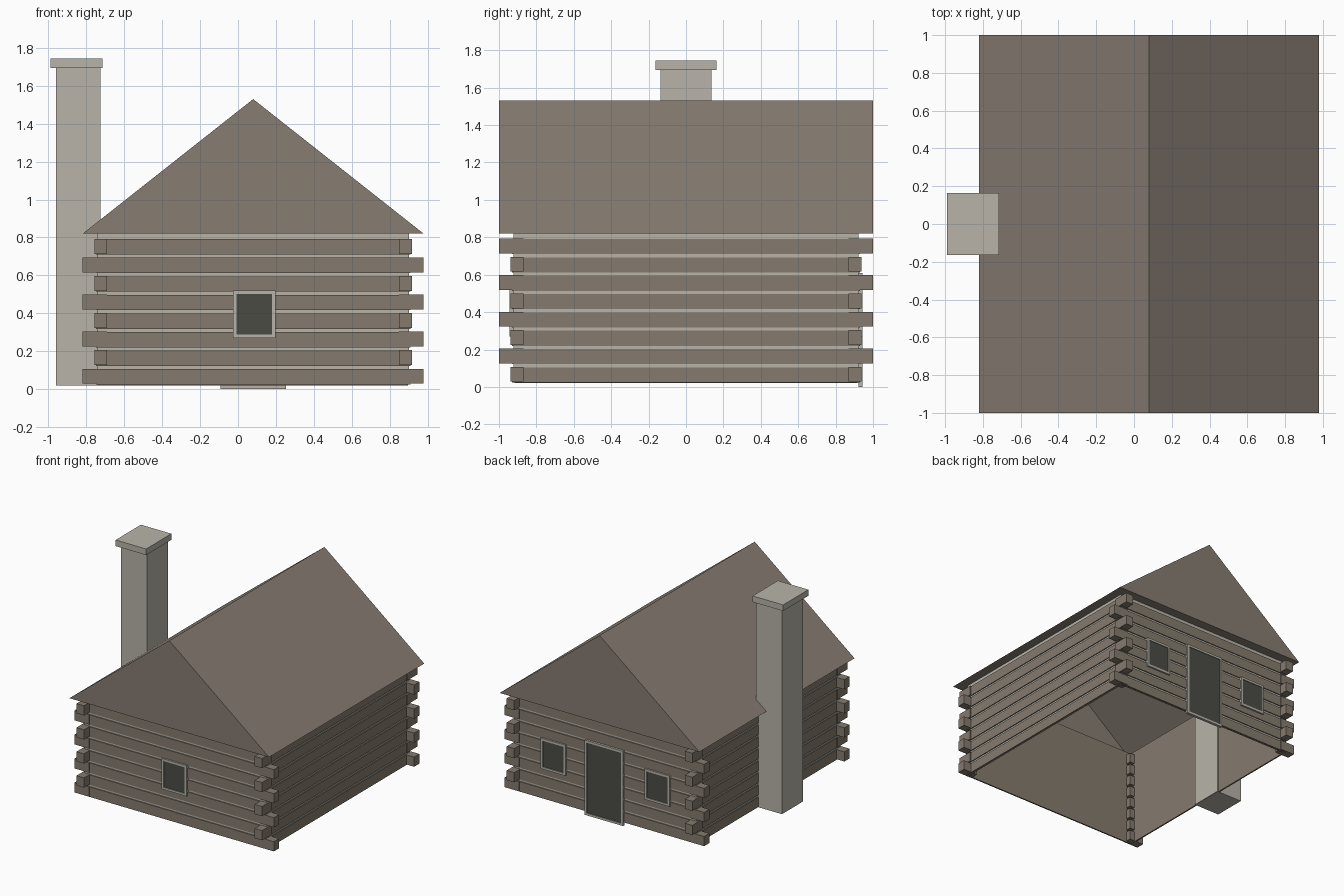
import bpy, bmesh

if "Cube" in bpy.data.objects:
    bpy.data.objects.remove(bpy.data.objects["Cube"], do_unlink=True)

CX = 0.08                    # centre line of the house
HX, HY = 0.83, 0.93          # half sizes of the log walls
BASE, EAVE, RIDGE = 0.02, 0.82, 1.53
COURSES, PITCH, LOG = 8, 0.098, 0.081


def material(name, rgb):
    m = bpy.data.materials.new(name)
    m.use_nodes = True
    m.diffuse_color = (*rgb, 1)
    m.node_tree.nodes["Principled BSDF"].inputs["Base Color"].default_value = (*rgb, 1)
    return m


log_brown = material("log brown", (0.235, 0.198, 0.157))
roof_brown = material("roof brown", (0.242, 0.204, 0.170))
pale_stone = material("pale stone", (0.48, 0.455, 0.395))
dark_glass = material("dark glass", (0.07, 0.07, 0.06))


def finish(name, bm, mat, recalc=True):
    if recalc:
        bmesh.ops.recalc_face_normals(bm, faces=bm.faces)
    mesh = bpy.data.meshes.new(name)
    bm.to_mesh(mesh)
    bm.free()
    mesh.materials.append(mat)
    ob = bpy.data.objects.new(name, mesh)
    bpy.context.collection.objects.link(ob)
    return ob


def add_box(bm, xs, ys, zs, bottom=True):
    verts = bmesh.ops.create_cube(bm, size=1)["verts"]
    for v in verts:
        v.co = [r[0] if c < 0 else r[1] for r, c in zip((xs, ys, zs), v.co)]
    if not bottom:
        low = [f for f in bm.faces if all(v in verts and v.co.z == min(zs) for v in f.verts)]
        bmesh.ops.delete(bm, geom=low, context='FACES_ONLY')


def add_ring(bm, hx, hy, thick, z0, z1):
    """Rectangular tube around the house with open middle."""
    loops = []
    for inset, z in ((0, z0), (0, z1), (thick, z1), (thick, z0)):
        a, b = hx - inset, hy - inset
        loops.append([bm.verts.new((CX + sx * a, sy * b, z))
                      for sx, sy in ((-1, -1), (1, -1), (1, 1), (-1, 1))])
    for i in range(4):
        p, q = loops[i], loops[(i + 1) % 4]
        for k in range(4):
            n = (k + 1) % 4
            bm.faces.new((p[k], p[n], q[n], q[k]))


# Walls: brown lining, pale chinking, raised log courses
bm = bmesh.new()
add_ring(bm, HX - 0.012, HY - 0.012, 0.004, BASE, EAVE)
finish("wall_lining", bm, log_brown)

bm = bmesh.new()
add_ring(bm, HX - 0.008, HY - 0.008, 0.003, BASE + 0.005, EAVE)
finish("chinking", bm, pale_stone)

bm = bmesh.new()
for i in range(COURSES):
    z = BASE + 0.004 + i * PITCH
    add_ring(bm, HX, HY, 0.01, z, z + LOG)
finish("log_courses", bm, log_brown)

# Crossing log ends, alternating direction up each corner
bm = bmesh.new()
for i in range(COURSES):
    z = BASE + 0.008 + i * PITCH
    out_x, out_y = (0.90, 0.937) if i % 2 == 0 else (0.837, 1.0)
    for sx in (-1, 1):
        for sy in (-1, 1):
            xs = sorted((CX + sx * 0.77, CX + sx * out_x))
            ys = sorted((sy * 0.87, sy * out_y))
            add_box(bm, xs, ys, (z, z + 0.079))
finish("log_ends", bm, log_brown)

# Roof shell: gables, slopes and a soffit rim, open to the inside
bm = bmesh.new()
ends = []
for y in (-1, 1):
    ends.append([bm.verts.new(p) for p in
                 ((CX - 0.9, y, EAVE), (CX + 0.9, y, EAVE), (CX, y, RIDGE))])
f, b = ends
bm.faces.new(f)
bm.faces.new(b[::-1])
bm.faces.new((f[1], b[1], b[2], f[2]))
bm.faces.new((f[0], f[2], b[2], b[0]))
outer = [f[0], f[1], b[1], b[0]]
inner = [bm.verts.new((CX + sx * (HX - 0.016), sy * (HY - 0.016), EAVE))
         for sx, sy in ((-1, -1), (1, -1), (1, 1), (-1, 1))]
for k in range(4):
    n = (k + 1) % 4
    bm.faces.new((outer[k], inner[k], inner[n], outer[n]))
finish("roof", bm, roof_brown, recalc=False)

# Chimney with open base, and its cap
bm = bmesh.new()
add_box(bm, (-0.96, -0.725), (-0.135, 0.135), (BASE, 1.7), bottom=False)
finish("chimney", bm, pale_stone, recalc=False)
bm = bmesh.new()
add_box(bm, (-0.99, -0.715), (-0.163, 0.163), (1.695, 1.745))
finish("chimney_cap", bm, pale_stone)


# Framed openings on the front (side -1) and back (side 1)
def opening(name, side, x, half, z0, z1, bar=0.018):
    ys = sorted((side * (HY - 0.008), side * (HY + 0.014)))
    bm = bmesh.new()
    for s in (-1, 1):
        add_box(bm, sorted((x + s * (half - bar), x + s * half)), ys, (z0, z1))
    for za in (z0, z1 - bar):
        add_box(bm, (x - half + bar, x + half - bar), ys, (za, za + bar))
    finish(name + "_frame", bm, pale_stone)
    bm = bmesh.new()
    ys = sorted((side * (HY + 0.001), side * (HY + 0.008)))
    add_box(bm, (x - half + bar, x + half - bar), ys, (z0 + bar, z1 - bar))
    finish(name + "_panel", bm, dark_glass)


opening("front_window", -1, CX + 0.005, 0.112, 0.27, 0.52)
opening("back_window_left", 1, CX + 0.46, 0.112, 0.27, 0.52)
opening("back_window_right", 1, CX - 0.48, 0.112, 0.27, 0.52)
opening("door", 1, CX, 0.173, 0.0, 0.61)
